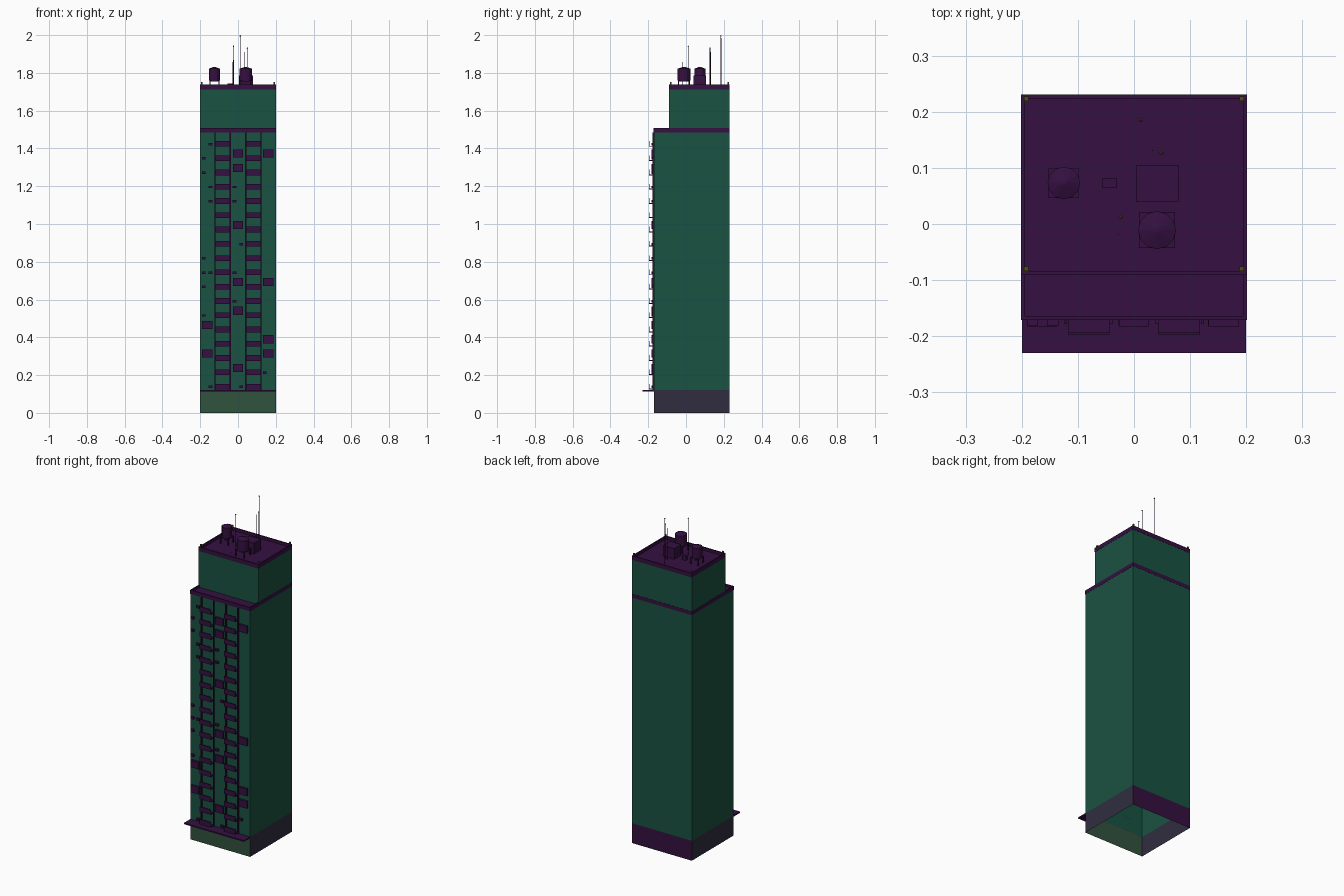
import bpy, bmesh, math
from mathutils import Matrix, Vector

if "Cube" in bpy.data.objects:
    bpy.data.objects.remove(bpy.data.objects["Cube"])


def material(name, rgb):
    m = bpy.data.materials.new(name)
    m.diffuse_color = (*rgb, 1)
    m.use_nodes = True
    m.node_tree.nodes["Principled BSDF"].inputs["Base Color"].default_value = m.diffuse_color
    return m


GREEN = material("green_wall", (0.010, 0.085, 0.052))
PURPLE = material("purple_trim", (0.035, 0.005, 0.052))
OLIVE = material("olive_lamp", (0.08, 0.08, 0.006))
SHOP = material("shopfront", (0.030, 0.085, 0.048))
GREY = material("grey_base", (0.030, 0.026, 0.050))


def finish(name, bm, *mats):
    me = bpy.data.meshes.new(name)
    bm.to_mesh(me)
    bm.free()
    ob = bpy.data.objects.new(name, me)
    bpy.context.collection.objects.link(ob)
    for m in mats:
        me.materials.append(m)
    return ob


def boxes(name, bounds, mat):
    """One object made of boxes given as (x0, x1, y0, y1, z0, z1)."""
    bm = bmesh.new()
    for x0, x1, y0, y1, z0, z1 in bounds:
        centre = Vector((x0 + x1, y0 + y1, z0 + z1)) / 2
        mtx = Matrix.Translation(centre) @ Matrix.Diagonal((x1 - x0, y1 - y0, z1 - z0, 1))
        bmesh.ops.create_cube(bm, size=1, matrix=mtx)
    return finish(name, bm, mat)


def cone(bm, x, y, z0, z1, r0, r1, n):
    bmesh.ops.create_cone(bm, cap_ends=True, segments=n, radius1=r0, radius2=r1, depth=z1 - z0,
                          matrix=Matrix.Translation((x, y, (z0 + z1) / 2)))


def ring(x, y0, y1, z0, z1, t):
    return [(-x, x, y0, y0 + t, z0, z1), (-x, x, y1 - t, y1, z0, z1),
            (-x, -x + t, y0 + t, y1 - t, z0, z1), (x - t, x, y0 + t, y1 - t, z0, z1)]


FRONT, BACK, STEP, BASE, HALF = -0.17, 0.23, -0.09, 0.12, 0.2

# stepped tower shell, open underneath
profile = [(FRONT, BASE), (FRONT, 1.495), (STEP, 1.495), (STEP, 1.72), (BACK, 1.72), (BACK, BASE)]
bm = bmesh.new()
left = [bm.verts.new((-HALF, y, z)) for y, z in profile]
right = [bm.verts.new((HALF, y, z)) for y, z in profile]
bm.faces.new(left[::-1])
bm.faces.new(right)
for i in range(5):
    f = bm.faces.new((left[i], left[i + 1], right[i + 1], right[i]))
    f.material_index = i in (1, 3)
bmesh.ops.recalc_face_normals(bm, faces=bm.faces)
for f in bm.faces:
    if f.material_index == 1 and f.normal.z < 0 or f.material_index == 0 and f.normal.y > 0.5 and f.calc_center_median().y < 0:
        f.normal_flip()
finish("tower_walls", bm, GREEN, PURPLE)

# ground floor walls, open top and bottom
bm = bmesh.new()
corners = [(-HALF, FRONT), (HALF, FRONT), (HALF, BACK), (-HALF, BACK)]
low = [bm.verts.new((x, y, 0)) for x, y in corners]
high = [bm.verts.new((x, y, BASE)) for x, y in corners]
for i, m in enumerate((0, 1, 2, 1)):
    j = (i + 1) % 4
    bm.faces.new((low[i], low[j], high[j], high[i])).material_index = m
finish("ground_floor_walls", bm, SHOP, GREY, PURPLE)

# parapets and entrance canopy
boxes("terrace_parapet", ring(0.201, FRONT - 0.001, BACK + 0.001, 1.485, 1.508, 0.007), PURPLE)
boxes("roof_parapet", ring(0.201, STEP - 0.001, BACK + 0.001, 1.713, 1.738, 0.007), PURPLE)
boxes("entrance_canopy", [(-HALF, HALF, -0.23, FRONT, 0.114, 0.122)], PURPLE)

# vertical fins dividing the front
boxes("facade_fins", [(x - 0.003, x + 0.003, -0.178, FRONT, BASE, 1.485)
                      for x in (-0.122, -0.041, 0.041, 0.122)], PURPLE)

# two stacks of balconies: floor slab and front panel
PITCH = 0.0756
slabs, panels = [], []
for x in (-0.081, 0.081):
    for i in range(18):
        z = 0.124 + i * PITCH
        slabs.append((x - 0.037, x + 0.037, -0.197, FRONT, z, z + 0.005))
        panels.append((x - 0.037, x + 0.037, -0.197, -0.193, z + 0.005, z + 0.03))
boxes("balcony_slabs", slabs, PURPLE)
boxes("balcony_panels", panels, PURPLE)

# window cages, by column and floor
cages = {-0.163: (2, 4), 0.0: (1, 5, 7, 11, 15, 16), 0.16: (2, 3, 7, 16)}
boxes("window_cages", [(x - 0.027, x + 0.027, -0.183, FRONT, 0.217 + (f - 1) * PITCH, 0.260 + (f - 1) * PITCH)
                       for x, floors in cages.items() for f in floors], PURPLE)

# small air conditioners, by column and floor
units = {-0.181: (5, 7, 8, 9, 15, 16), -0.145: (0, 8, 13, 14, 17), -0.018: (6, 8, 13, 14),
         0.017: (0, 10), 0.142: (1,)}
boxes("air_conditioners", [(x - 0.01, x + 0.01, -0.182, FRONT, 0.131 + f * PITCH, 0.144 + f * PITCH)
                           for x, floors in units.items() for f in floors], PURPLE)

# rooftop sheds
boxes("stair_shed", [(0.004, 0.079, 0.04, 0.105, 1.72, 1.785)], PURPLE)
boxes("roof_vent", [(-0.056, -0.03, 0.064, 0.082, 1.72, 1.745)], PURPLE)

# water tanks on legged stands
for name, x, y, r in (("left", -0.125, 0.073, 0.029), ("right", 0.041, -0.011, 0.034)):
    bm = bmesh.new()
    cone(bm, x, y, 1.76, 1.822, r, r, 12)
    cone(bm, x, y, 1.822, 1.832, r, 0.004, 12)
    finish(name + "_water_tank", bm, PURPLE)
    s = r - 0.002
    parts = [(x - s, x + s, y - s, y + s, 1.755, 1.76)]
    for a in (-1, 1):
        for b in (-1, 1):
            cx, cy = x + a * (s - 0.003), y + b * (s - 0.003)
            parts.append((cx - 0.003, cx + 0.003, cy - 0.003, cy + 0.003, 1.72, 1.755))
    boxes(name + "_tank_stand", parts, PURPLE)

# antenna masts with tip lamps
masts, tips = bmesh.new(), bmesh.new()
for x, y, top, lamp in ((0.012, 0.185, 2.0, 1), (-0.024, 0.012, 1.945, 1), (0.049, 0.127, 1.935, 1),
                        (0.033, 0.131, 1.915, 0), (-0.028, -0.018, 1.862, 0)):
    r = 0.002 if lamp else 0.001
    cone(masts, x, y, 1.72, top - 0.004, r, r * 0.8, 6)
    if lamp:
        bmesh.ops.create_icosphere(tips, subdivisions=1, radius=0.004,
                                   matrix=Matrix.Translation((x, y, top - 0.004)))
finish("antenna_masts", masts, PURPLE)
finish("antenna_lamps", tips, OLIVE)

# corner lamps on the roof parapet
boxes("corner_lamps", [(x - 0.004, x + 0.004, y - 0.004, y + 0.004, 1.738, 1.752)
                       for x in (-0.192, 0.192) for y in (-0.08, 0.223)], OLIVE)
